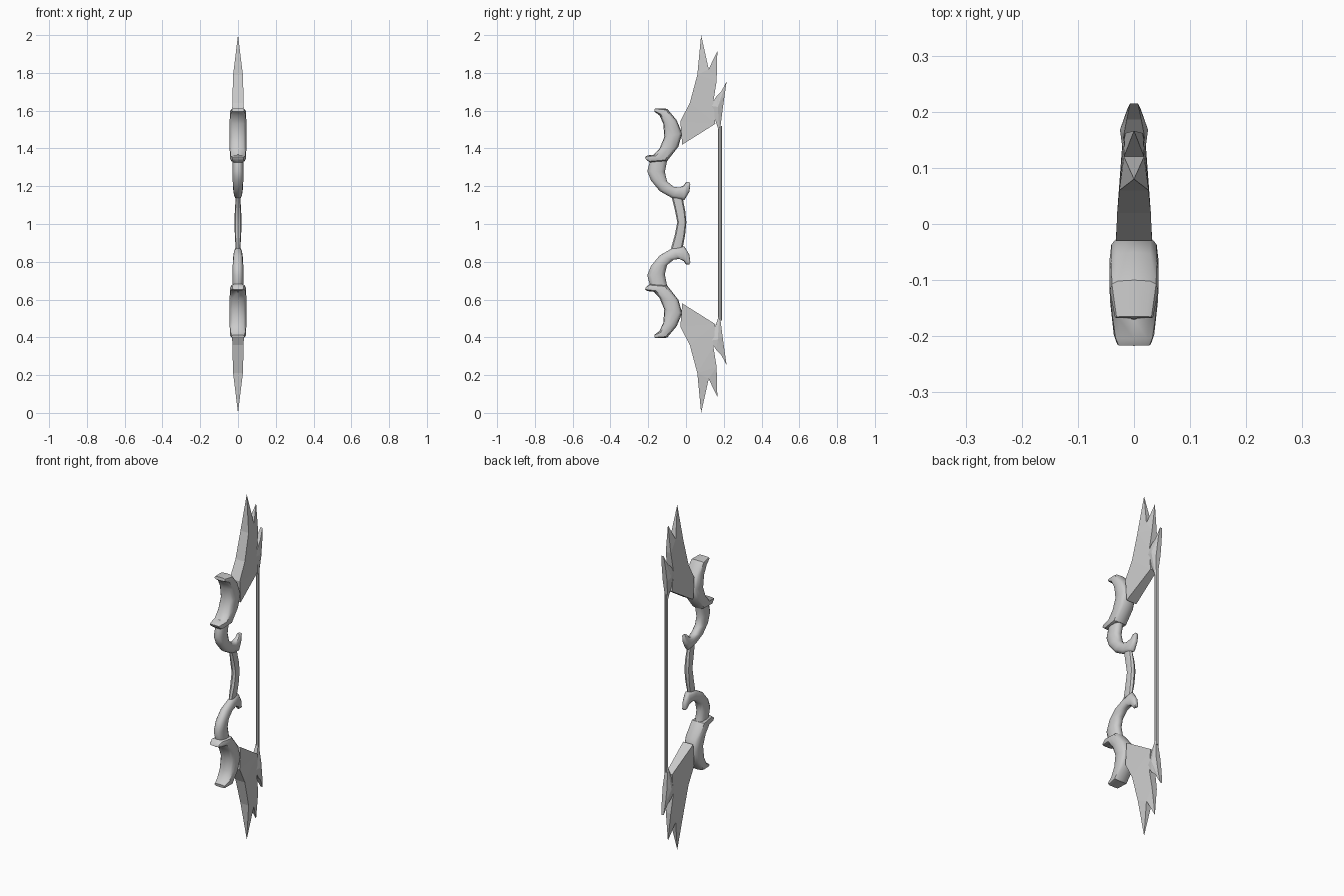
import bpy, bmesh
from math import sin, cos, pi, copysign

if "Cube" in bpy.data.objects:
    bpy.data.objects.remove(bpy.data.objects["Cube"])

MID = 1.004
grey = bpy.data.materials.new("grey")
grey.use_nodes = True
grey.diffuse_color = (0.6, 0.6, 0.6, 1)
grey.node_tree.nodes["Principled BSDF"].inputs["Base Color"].default_value = (0.6, 0.6, 0.6, 1)


def finish(bm, name, smooth):
    bmesh.ops.remove_doubles(bm, verts=bm.verts, dist=0.0001)
    bmesh.ops.triangulate(bm, faces=[f for f in bm.faces if len(f.verts) > 4])
    bmesh.ops.recalc_face_normals(bm, faces=bm.faces)
    mesh = bpy.data.meshes.new(name)
    bm.to_mesh(mesh)
    bm.free()
    mesh.materials.append(grey)
    ob = bpy.data.objects.new(name, mesh)
    bpy.context.collection.objects.link(ob)
    if smooth:
        bpy.ops.object.select_all(action="DESELECT")
        ob.select_set(True)
        bpy.context.view_layer.objects.active = ob
        bpy.ops.object.shade_smooth_by_angle(angle=0.7)
    return ob


def plate(name, outline, peak=None):
    """Side outline of (y, z, half width); peak bulges each side to a point."""
    bm = bmesh.new()
    sides = [[bm.verts.new((s * w, y, z)) for y, z, w in outline] for s in (-1, 1)]
    n = len(outline)
    for i in range(n):
        j = (i + 1) % n
        bm.faces.new((sides[0][i], sides[0][j], sides[1][j], sides[1][i]))
    for s, ring in zip((-1, 1), sides):
        if peak:
            top = bm.verts.new((s * peak[2], peak[0], peak[1]))
            for i in range(n):
                bm.faces.new((ring[i], ring[(i + 1) % n], top))
        else:
            bm.faces.new(ring)
    return finish(bm, name, False)


def sweep(name, rows, power, count=12):
    """Loft of rounded sections, each (y1, z1, y2, z2, half width)."""
    bm = bmesh.new()
    rings = []
    for y1, z1, y2, z2, w in rows:
        ring = []
        for k in range(count):
            a = 2 * pi * k / count
            c, s = (copysign(abs(v) ** power, v) for v in (cos(a), sin(a)))
            t = 0.5 - 0.5 * c
            ring.append(bm.verts.new((w * s, y1 + (y2 - y1) * t, z1 + (z2 - z1) * t)))
        rings.append(ring)
    for a, b in zip(rings, rings[1:]):
        for k in range(count):
            m = (k + 1) % count
            bm.faces.new((a[k], a[m], b[m], b[k]))
    bm.faces.new(rings[0])
    bm.faces.new(rings[-1])
    return finish(bm, name, True)


def mirrored(ob, mid):
    """Rename as the upper part and add its lower twin."""
    part = ob.name
    ob.name = "upper_" + part
    twin = ob.copy()
    twin.data = ob.data.copy()
    twin.name = "lower_" + part
    bpy.context.collection.objects.link(twin)
    bm = bmesh.new()
    bm.from_mesh(twin.data)
    for v in bm.verts:
        v.co.z = 2 * mid - v.co.z
    bmesh.ops.reverse_faces(bm, faces=bm.faces)
    bm.to_mesh(twin.data)
    bm.free()


# Forked limb blade
mirrored(plate("limb_blade", [
    (-0.02, 1.42, 0.032), (0.155, 1.53, 0.02), (0.145, 1.65, 0.02),
    (0.162, 1.755, 0.016), (0.166, 1.915, 0), (0.12, 1.82, 0.018),
    (0.08, 2.0, 0), (0.06, 1.79, 0.026), (0.02, 1.64, 0.03),
    (-0.03, 1.545, 0.032)]), 1.0)

# Leaf shaped string nock
mirrored(plate("string_nock", [
    (0.13, 1.625, 0.02), (0.178, 1.48, 0.006), (0.193, 1.60, 0.014),
    (0.205, 1.685, 0.012), (0.215, 1.755, 0.007), (0.186, 1.70, 0.013),
    (0.16, 1.675, 0.018)], peak=(0.168, 1.62, 0.025)), MID)

# Wide outer crescent
mirrored(sweep("outer_crescent", [
    (-0.168, 1.595, -0.165, 1.612, 0.034), (-0.14, 1.575, -0.10, 1.61, 0.043),
    (-0.12, 1.53, -0.05, 1.55, 0.044), (-0.115, 1.46, -0.02, 1.48, 0.044),
    (-0.14, 1.40, -0.04, 1.41, 0.044), (-0.17, 1.367, -0.10, 1.333, 0.043),
    (-0.205, 1.363, -0.19, 1.325, 0.036), (-0.217, 1.355, -0.212, 1.342, 0.03)],
    0.6), MID)

# Slim inner crescent
mirrored(sweep("inner_crescent", [
    (-0.19, 1.335, -0.10, 1.335, 0.028), (-0.205, 1.28, -0.112, 1.275, 0.028),
    (-0.185, 1.23, -0.10, 1.225, 0.028), (-0.14, 1.175, -0.065, 1.197, 0.026),
    (-0.075, 1.138, -0.035, 1.193, 0.023), (-0.01, 1.125, -0.012, 1.205, 0.019),
    (0.018, 1.17, 0, 1.222, 0.014), (0.023, 1.212, 0.018, 1.222, 0.01)],
    0.85), MID)

# Grip
sweep("grip", [
    (-0.08, 0.87, -0.018, 0.87, 0.012), (-0.06, 0.94, -0.005, 0.94, 0.017),
    (-0.046, 1.01, 0.002, 1.01, 0.018), (-0.058, 1.07, -0.004, 1.07, 0.017),
    (-0.075, 1.14, -0.018, 1.14, 0.012)], 0.85, 8)

# Bow string
sweep("bow_string", [(0.17, z, 0.19, z, 0.01) for z in (0.49, 1.52)], 1, 8)
